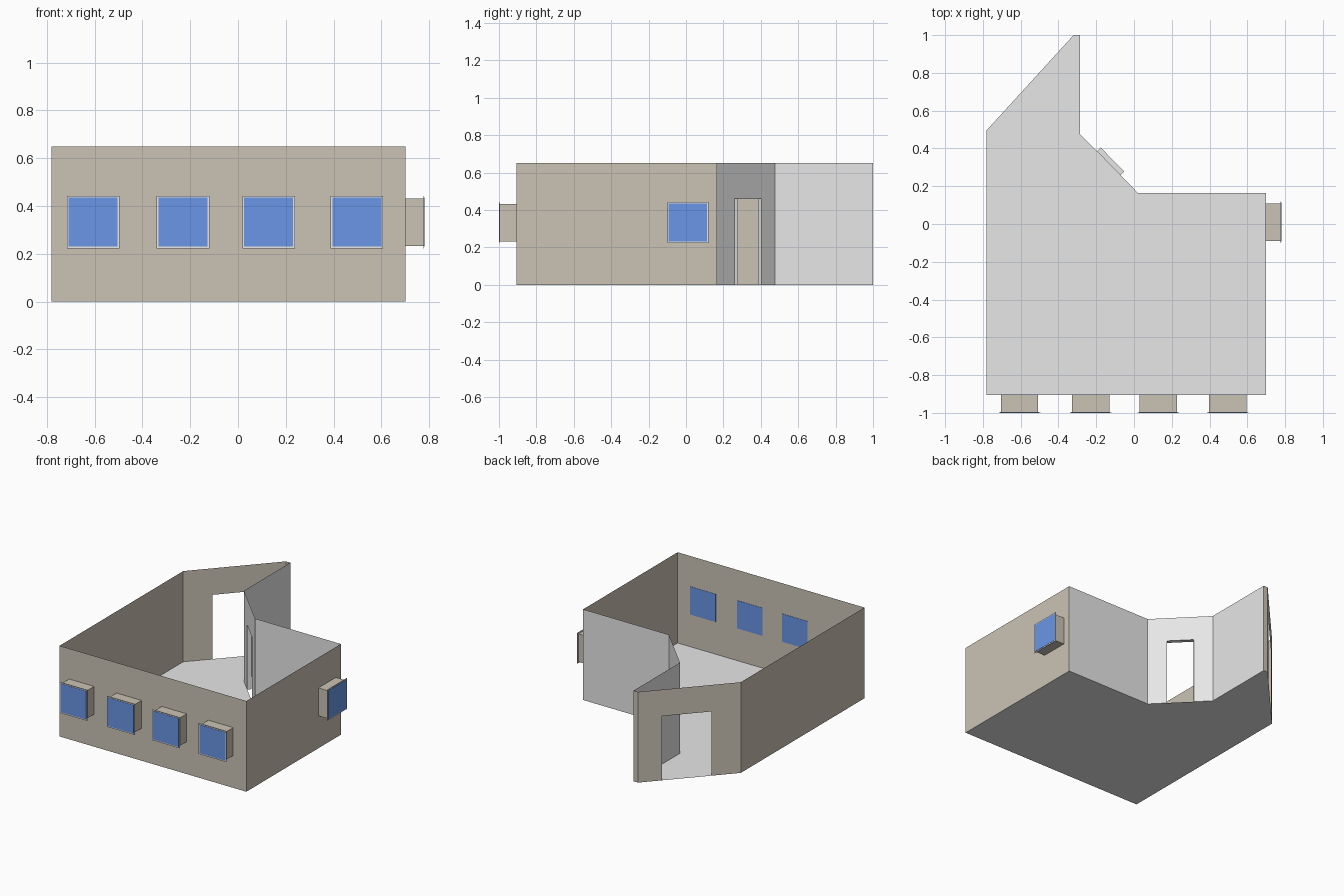
import bpy
from mathutils import Vector

if "Cube" in bpy.data.objects:
    bpy.data.objects.remove(bpy.data.objects["Cube"])

H = 0.65        # wall height
DOOR_H = 0.46   # door opening height


def material(name, rgb):
    m = bpy.data.materials.new(name)
    m.diffuse_color = (*rgb, 1)
    m.use_nodes = True
    m.node_tree.nodes["Principled BSDF"].inputs["Base Color"].default_value = m.diffuse_color
    return m


BEIGE = material("beige wall", (0.595, 0.544, 0.462))
GREY = material("light grey", (0.8, 0.8, 0.8))
BLUE = material("blue glass", (0.144, 0.305, 0.79))


def mesh(name, verts, faces, mat):
    me = bpy.data.meshes.new(name)
    me.from_pydata([tuple(v) for v in verts], [], faces)
    me.materials.append(mat)
    ob = bpy.data.objects.new(name, me)
    bpy.context.collection.objects.link(ob)
    return ob


def wall(name, a, b, mat, door=None):
    """Thin sheet wall from a to b; door = (start, end) fractions along it."""
    a, b = Vector(a), Vector(b)

    def p(t, z):
        return (*a.lerp(b, t), z)

    outline = [p(0, 0)]
    if door:
        s, e = door
        outline += [p(s, 0), p(s, DOOR_H), p(e, DOOR_H), p(e, 0)]
    outline += [p(1, 0), p(1, H), p(0, H)]
    return mesh(name, outline, [range(len(outline))], mat)


def window_block(name, origin, out, d0, d1, w, z0, z1, mat):
    """Box spanning depths d0..d1 along the outward direction of a wall."""
    out = Vector(out)
    side = Vector((-out.y, out.x))
    v = []
    for d in (d0, d1):
        for s, z in ((-1, z0), (1, z0), (1, z1), (-1, z1)):
            q = Vector(origin) + out * d + side * (s * w / 2)
            v.append((q.x, q.y, z))
    faces = [(3, 2, 1, 0), (4, 5, 6, 7)]
    faces += [(i, (i + 1) % 4, (i + 1) % 4 + 4, i + 4) for i in range(4)]
    return mesh(name, v, faces, mat)


def window(name, origin, out, depth):
    # projecting box, frame plate, outer pane and inner pane
    window_block(name + "_box", origin, out, 0, depth, 0.198, 0.232, 0.432, BEIGE)
    window_block(name + "_frame", origin, out, depth, depth + 0.003, 0.22, 0.223, 0.443, GREY)
    window_block(name + "_pane", origin, out, depth + 0.003, depth + 0.005, 0.205, 0.231, 0.435, BLUE)
    window_block(name + "_inner_pane", origin, out, -0.003, -0.001, 0.202, 0.232, 0.432, BLUE)


# Footprint corners, counter-clockwise from front left
P = [(-0.781, -0.905), (0.70, -0.905), (0.70, 0.165), (0.02, 0.165),
     (-0.285, 0.475), (-0.285, 1.0), (-0.32, 1.0), (-0.781, 0.495)]

# Floor
mesh("floor", [(x, y, 0) for x, y in P], [range(len(P))], GREY)

# Walls
SIDE_DOOR = (0.30, 0.71)
specs = [("front_wall", BEIGE, None), ("right_wall", BEIGE, None),
         ("back_wall", GREY, None), ("inner_diagonal_wall", GREY, SIDE_DOOR),
         ("passage_wall", GREY, None), ("end_wall", BEIGE, None),
         ("entrance_wall", BEIGE, (0.233, 0.714)), ("left_wall", BEIGE, None)]
# entrance runs from the end wall towards the left wall
for i, (name, mat, door) in enumerate(specs):
    wall(name, P[i], P[(i + 1) % len(P)], mat, door)

# Door surround: thin sheet lining projecting from the inner diagonal wall
a, b = Vector(P[3]), Vector(P[4])
d = (b - a).normalized()
out = Vector((d.y, -d.x)) * 0.028
s, e = a.lerp(b, SIDE_DOOR[0]), a.lerp(b, SIDE_DOOR[1])
path = [(s, 0), (s, DOOR_H), (e, DOOR_H), (e, 0)]
verts = [(*q, z) for q, z in path] + [(*(q + out), z) for q, z in path]
mesh("door_surround", verts, [(i, i + 1, i + 5, i + 4) for i in range(3)], GREY)

# Windows
for i, x in enumerate((-0.606, -0.23, 0.128, 0.497)):
    window(f"front_window_{i + 1}", (x, -0.905), (0, -1), 0.09)
window("right_window", (0.70, 0.01), (1, 0), 0.076)
